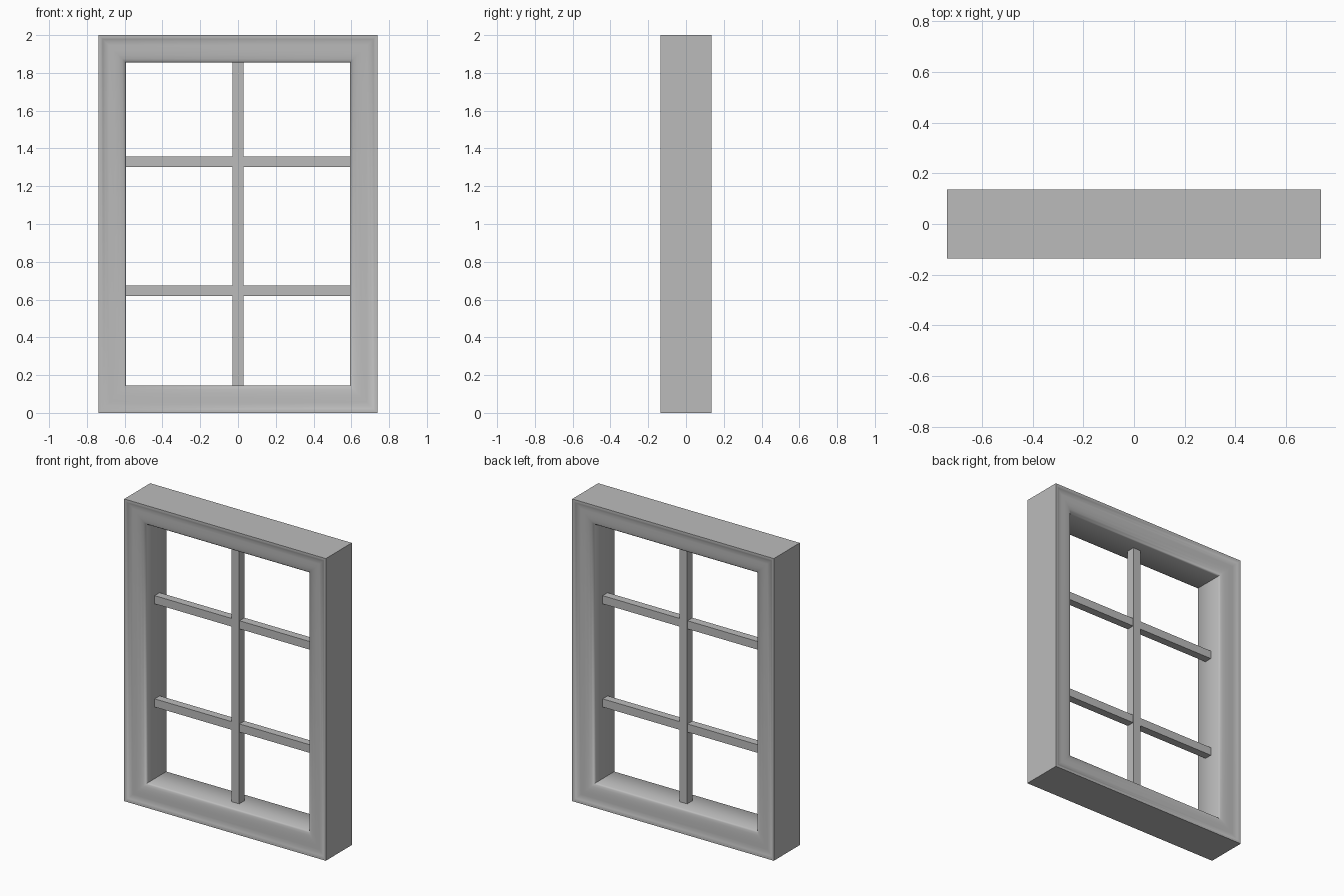
import bpy
import bmesh
from mathutils import Vector

W, H, D = 0.738, 1.0, 0.136      # half width, half height, half depth
BORDER = 0.146                   # frame face width
BAR = 0.058                      # glazing bar thickness

cube = bpy.data.objects.get("Cube")
if cube:
    bpy.data.objects.remove(cube, do_unlink=True)

paint = bpy.data.materials.new("grey_paint")
paint.use_nodes = True
colour = (0.5, 0.5, 0.5, 1)
paint.diffuse_color = colour
paint.node_tree.nodes["Principled BSDF"].inputs["Base Color"].default_value = colour


def finish(bm, name):
    bmesh.ops.recalc_face_normals(bm, faces=bm.faces)
    mesh = bpy.data.meshes.new(name)
    bm.to_mesh(mesh)
    bm.free()
    mesh.materials.append(paint)
    obj = bpy.data.objects.new(name, mesh)
    bpy.context.collection.objects.link(obj)
    return obj


# Moulded frame: half profile (inset, depth below face), mirrored front to back
half = [(0, 0), (0.012, 0.0), (0.022, 0.006), (0.036, 0.011), (0.055, 0.012),
        (0.08, 0.013), (0.105, 0.016), (0.125, 0.021), (0.138, 0.028), (BORDER, 0.04)]
profile = [(d, s - D) for d, s in half] + [(d, D - s) for d, s in reversed(half)]

bm = bmesh.new()
rings = []
for sx, sz in ((-1, -1), (1, -1), (1, 1), (-1, 1)):
    rings.append([bm.verts.new((sx * (W - d), y, H + sz * (H - d))) for d, y in profile])
n = len(profile)
for i in range(4):
    a, b = rings[i], rings[(i + 1) % 4]
    for j in range(n):
        k = (j + 1) % n
        bm.faces.new((a[j], b[j], b[k], a[k]))
frame = finish(bm, "window_frame")
bpy.context.view_layer.objects.active = frame
frame.select_set(True)
bpy.ops.object.shade_smooth_by_angle(angle=1.1)
frame.select_set(False)


def add_bar(name, size, z):
    bm = bmesh.new()
    bmesh.ops.create_cube(bm, size=1)
    bmesh.ops.scale(bm, vec=Vector(size), verts=bm.verts)
    finish(bm, name).location = (0, 0, z)


# Glazing bars
add_bar("vertical_bar", (BAR, BAR, 2 * (H - BORDER)), H)
for name, z in (("lower_bar", 0.647), ("upper_bar", 1.33)):
    add_bar(name, (2 * (W - BORDER), BAR * 0.9, BAR * 0.93), z)
